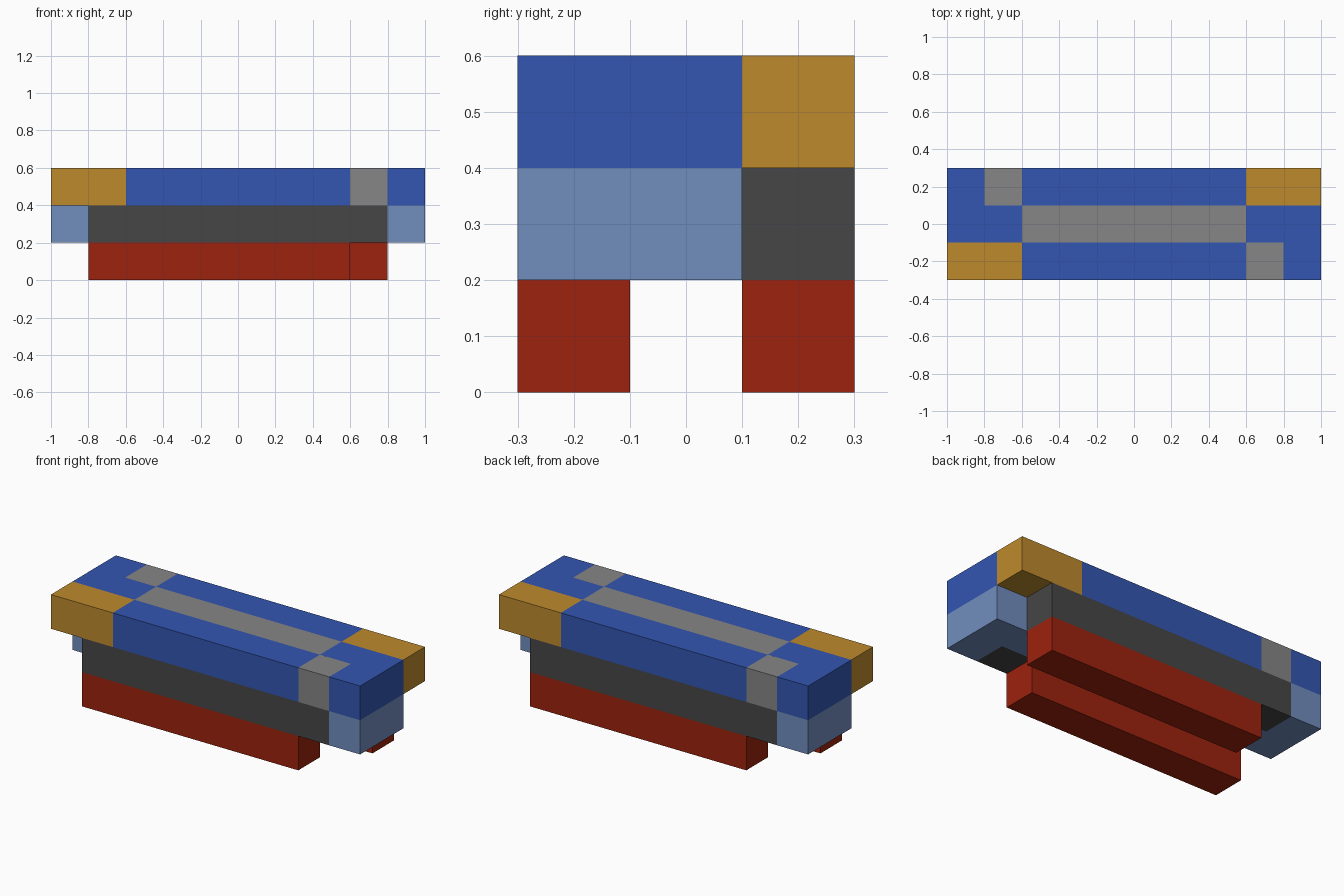
import bpy

cube = bpy.data.objects.get("Cube")
if cube:
    bpy.data.objects.remove(cube, do_unlink=True)

U = 0.2  # one block


def linear(c):
    c /= 255
    return c / 12.92 if c <= 0.04045 else ((c + 0.055) / 1.055) ** 2.4


def material(name, r, g, b):
    m = bpy.data.materials.new(name)
    m.use_nodes = True
    color = (linear(r), linear(g), linear(b), 1)
    m.diffuse_color = color
    m.node_tree.nodes["Principled BSDF"].inputs["Base Color"].default_value = color
    return m


blue = material("blue", 51, 86, 178)
light_blue = material("light blue", 113, 141, 190)
gold = material("gold", 190, 138, 45)
grey = material("grey", 134, 134, 134)
dark = material("dark grey", 70, 70, 70)
red = material("red", 157, 34, 14)

FRONT, MIDDLE = -1, 0


def block(name, mat, x0, x1, row, layer, turn=1):
    """Box from x0 to x1 (in blocks); turn=-1 rotates it half a turn about z."""
    bpy.ops.mesh.primitive_cube_add(size=1)
    ob = bpy.context.object
    ob.name = ob.data.name = name
    ob.data.materials.append(mat)
    ob.location = (turn * (x0 + x1) / 2 * U, turn * row * U, (layer + 0.5) * U)
    ob.scale = ((x1 - x0) * U, U, U)
    bpy.ops.object.transform_apply(location=True, rotation=False, scale=True)


def pair(name, *args):
    """A front part and its half-turn twin at the back."""
    block("front_" + name, *args)
    block("back_" + name, *args, turn=-1)


# Bottom runners
pair("runner", red, -4, 3, FRONT, 0)

# Middle layer: dark side beams, pale core and corner blocks
pair("beam", dark, -4, 4, FRONT, 1)
pair("corner_block", light_blue, 4, 5, FRONT, 1)
block("core_beam", light_blue, -5, 5, MIDDLE, 1)

# Top layer: side rails with gold ends and grey clamps
pair("gold_end", gold, -5, -3, FRONT, 2)
pair("top_rail", blue, -3, 3, FRONT, 2)
pair("clamp", grey, 3, 4, FRONT, 2)
pair("rail_tip", blue, 4, 5, FRONT, 2)

# Top layer: centre strip
block("centre_strip", grey, -3, 3, MIDDLE, 2)
pair("centre_end", blue, 3, 5, MIDDLE, 2)
